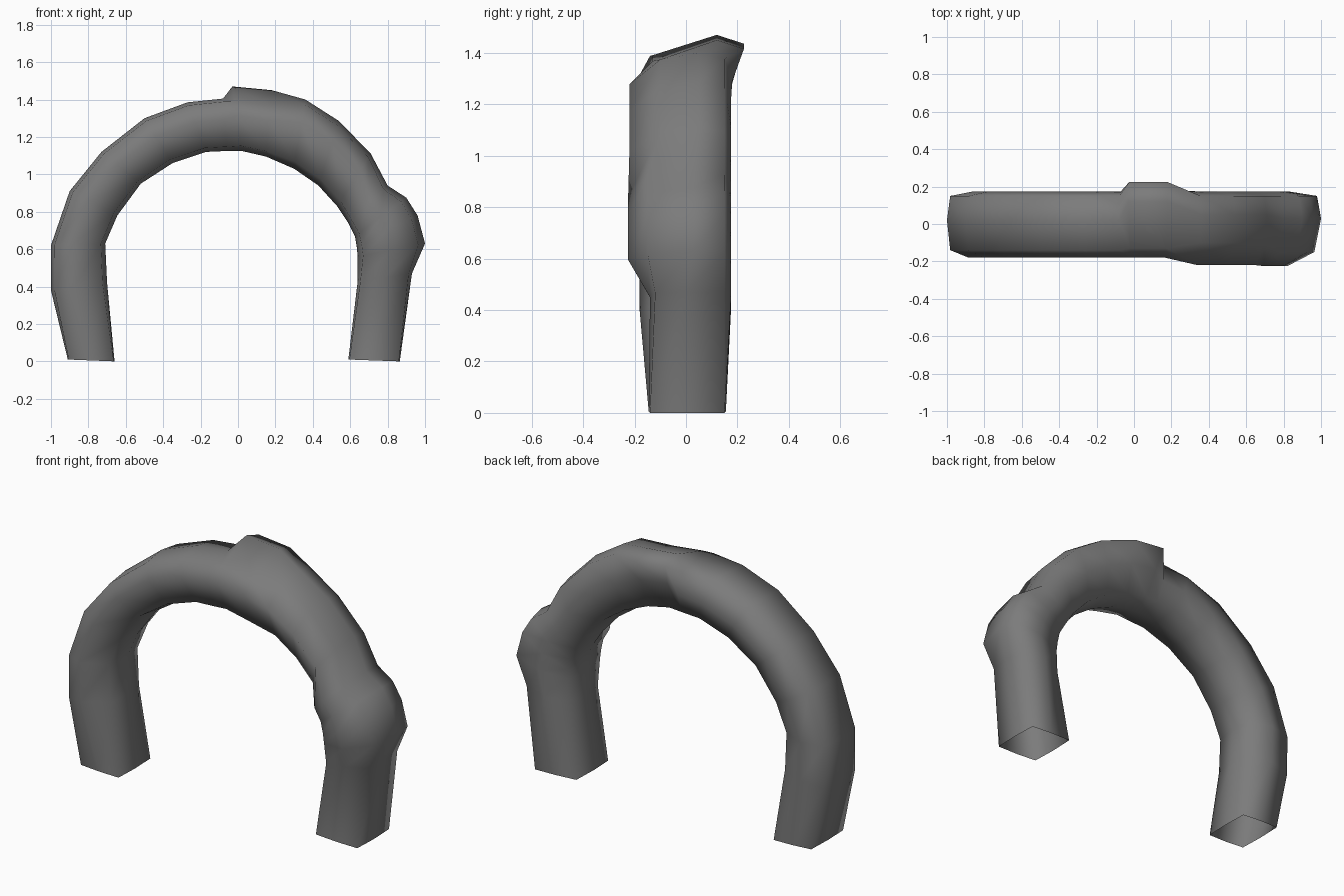
import bpy
import bmesh

# Remove the default object
default_cube = bpy.data.objects.get("Cube")
if default_cube:
    bpy.data.objects.remove(default_cube, do_unlink=True)


def flat_material(name, colour):
    material = bpy.data.materials.new(name)
    material.use_nodes = True
    material.diffuse_color = colour
    shader = material.node_tree.nodes["Principled BSDF"]
    shader.inputs["Base Color"].default_value = colour
    shader.inputs["Roughness"].default_value = 0.8
    return material


# Cross-sections as (share of the way from outer to inner edge, y)
back_side = [(.92, .13), (.5, .175), (.06, .15)]
sections = {
    "foot": [(0, 0), (.02, -.14), (.5, -.145), (.98, -.14), (1, 0),
             (.98, .15), (.5, .155), (.02, .15)],
    "plain": [(0, .02), (.06, -.14), (.4, -.18), (.92, -.13), (1, 0)] + back_side,
    "crest": [(0, .12), (.23, -.13), (.45, -.18), (.92, -.13), (1, 0),
              (.92, .13), (.45, .18), (.1, .225)],
    "ridge": [(0, .05), (.07, -.1), (.33, -.22), (.9, -.1), (1, 0)] + back_side,
    "knee": [(0, .03), (.1, -.15), (.5, -.225), (.92, -.17), (1, 0)] + back_side,
    "leg": [(0, 0), (.06, -.12), (.5, -.14), (.95, -.13), (1, 0)] + back_side,
}

# Stations along the arch: section name, outer (x, z), inner (x, z)
stations = [
    ("foot", (-.91, .01), (-.66, 0)),
    ("plain", (-1, .38), (-.7, .42)),
    ("plain", (-1, .62), (-.71, .63)),
    ("plain", (-.9, .91), (-.645, .78)),
    ("plain", (-.73, 1.12), (-.52, .95)),
    ("plain", (-.5, 1.3), (-.35, 1.06)),
    ("plain", (-.27, 1.385), (-.17, 1.12)),
    ("plain", (-.08, 1.405), (-.06, 1.125)),
    ("crest", (-.03, 1.47), (.02, 1.125)),
    ("crest", (.18, 1.45), (.15, 1.095)),
    ("ridge", (.36, 1.4), (.3, 1.03)),
    ("ridge", (.54, 1.285), (.43, .94)),
    ("ridge", (.71, 1.11), (.53, .83)),
    ("knee", (.8, .94), (.59, .74)),
    ("knee", (.9, .875), (.625, .67)),
    ("knee", (.96, .78), (.635, .61)),
    ("knee", (1, .63), (.64, .56)),
    ("leg", (.93, .47), (.64, .43)),
    ("foot", (.865, 0), (.59, .01)),
]


def loft_tube(name, stations, material):
    """Skin a ring of points at every station into one open-ended tube."""
    bm = bmesh.new()
    rings = []
    for section, outer, inner in stations:
        ring = []
        for share, y in sections[section]:
            x = outer[0] + (inner[0] - outer[0]) * share
            z = outer[1] + (inner[1] - outer[1]) * share
            ring.append(bm.verts.new((x, y, z)))
        rings.append(ring)
    for ring, following in zip(rings, rings[1:]):
        for i in range(len(ring)):
            j = (i + 1) % len(ring)
            bm.faces.new((ring[i], ring[j], following[j], following[i]))
    bmesh.ops.recalc_face_normals(bm, faces=bm.faces)
    mesh = bpy.data.meshes.new(name)
    bm.to_mesh(mesh)
    bm.free()
    mesh.materials.append(material)
    tube = bpy.data.objects.new(name, mesh)
    bpy.context.collection.objects.link(tube)
    return tube


# Curved tube with a wrapped crest and a swollen knee on its left side
arch = loft_tube("arched_tube", stations, flat_material("mid_grey", (.2, .2, .2, 1)))
bpy.ops.object.select_all(action="DESELECT")
arch.select_set(True)
bpy.context.view_layer.objects.active = arch
bpy.ops.object.shade_smooth()
